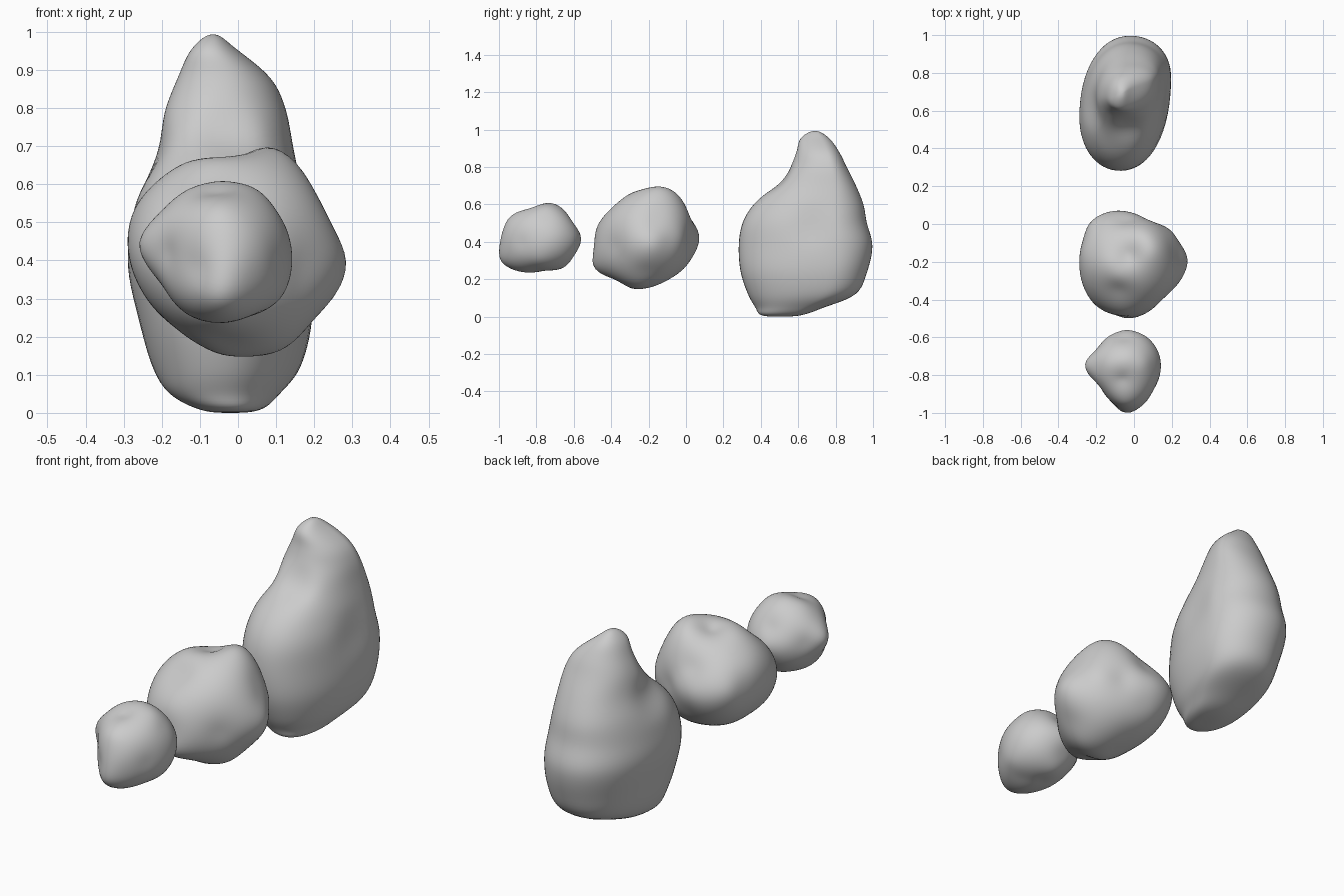
import bpy, bmesh, math
from mathutils import Vector

if "Cube" in bpy.data.objects:
    bpy.data.objects.remove(bpy.data.objects["Cube"])

SIDES = 64
STEPS = 6


def finish(bm, name, marks, smooth):
    """Press dents / pull bumps (x, y, z, radius, height), smooth and link."""
    bmesh.ops.recalc_face_normals(bm, faces=bm.faces)
    bm.normal_update()
    for x, y, z, rad, h in marks:
        c = Vector((x, y, z))
        near = min(bm.verts, key=lambda v: (v.co - c).length)
        n, c = near.normal.copy(), near.co.copy()
        for v in bm.verts:
            d = (v.co - c).length / rad
            if d < 1:
                v.co += n * h * (1 - d * d) ** 2
    for _ in range(smooth):
        bmesh.ops.smooth_vert(bm, verts=bm.verts, factor=0.5, use_axis_x=True,
                              use_axis_y=True, use_axis_z=True)
    for f in bm.faces:
        f.smooth = True
    me = bpy.data.meshes.new(name)
    bm.to_mesh(me)
    bm.free()
    bpy.context.collection.objects.link(bpy.data.objects.new(name, me))


def section(row, fr, p):
    """Closed lopsided superellipse: four quarters meeting at the extreme points."""
    z, xl, xr, yf, yb = row
    fl, frr, ff, fb = fr
    W, H = xr - xl, yb - yf
    ext = [Vector((xr, yf + H * frr)), Vector((xl + W * fb, yb)),
           Vector((xl, yf + H * fl)), Vector((xl + W * ff, yf))]
    pts = []
    n = SIDES // 4
    for q in range(4):
        a, b = ext[q], ext[(q + 1) % 4]
        c = Vector((b.x, a.y)) if q % 2 == 0 else Vector((a.x, b.y))
        for i in range(n):
            t = i / n * math.pi / 2
            u, v = math.cos(t) ** (2 / p), math.sin(t) ** (2 / p)
            pts.append(Vector((*(c + (a - c) * u + (b - c) * v), z)))
    return pts


def spline(a, b, c, d, t):
    return 0.5 * (2 * b + (c - a) * t + (2 * a - 5 * b + 4 * c - d) * t * t
                  + (3 * b - a - 3 * c + d) * t ** 3)


def lofted_rock(name, bottom, rows, top, fr, p, marks):
    """Smooth loft through sections, rounded over at both poles."""
    bm = bmesh.new()
    lo, hi = Vector(bottom), Vector(top)
    rings = [section(r, fr, p) for r in rows]
    h = SIDES // 2
    under = rings[0][h:] + rings[0][:h]
    over = rings[-1][h:] + rings[-1][:h]
    rings = [under, [lo] * SIDES] + rings + [[hi] * SIDES, over]
    grid = []
    for k in range(1, len(rings) - 2):
        for s in range(STEPS):
            if k > 1 or s:
                grid.append([bm.verts.new(spline(*(rings[k + i][j] for i in (-1, 0, 1, 2)),
                                                 s / STEPS)) for j in range(SIDES)])
    v0, v1 = bm.verts.new(lo), bm.verts.new(hi)
    for j in range(SIDES):
        m = (j + 1) % SIDES
        for A, B in zip(grid, grid[1:]):
            bm.faces.new((A[j], A[m], B[m], B[j]))
        bm.faces.new((v0, grid[0][m], grid[0][j]))
        bm.faces.new((v1, grid[-1][j], grid[-1][m]))
    finish(bm, name, marks, 4)


def solve(A, b):
    """Gaussian elimination with pivoting."""
    n = len(b)
    M = [row + [v] for row, v in zip(A, b)]
    for i in range(n):
        k = max(range(i, n), key=lambda r: abs(M[r][i]))
        M[i], M[k] = M[k], M[i]
        for r in range(i + 1, n):
            f = M[r][i] / M[i][i]
            M[r] = [x - f * y for x, y in zip(M[r], M[i])]
    x = [0] * n
    for i in reversed(range(n)):
        x[i] = (M[i][n] - sum(M[i][j] * x[j] for j in range(i + 1, n))) / M[i][i]
    return x


def boulder(name, centre, points, marks):
    """Ball whose radius is a smooth radial-basis fit to surface landmarks."""
    c = Vector(centre)
    dirs = [(Vector(q) - c).normalized() for q in points]
    rad = [(Vector(q) - c).length for q in points]
    n = len(dirs)

    def phi(a, b):
        return -math.sqrt((a - b).length_squared + 0.01)

    A = [[phi(a, b) + (0.05 if a is b else 0) for b in dirs] + [1] for a in dirs]
    w = solve(A + [[1] * n + [0]], rad + [0])
    bm = bmesh.new()
    bmesh.ops.create_icosphere(bm, subdivisions=5, radius=1)
    for v in bm.verts:
        u = v.co.normalized()
        v.co = c + u * (w[n] + sum(k * phi(u, d) for k, d in zip(w, dirs)))
    finish(bm, name, marks, 4)


# Tall rock at the back: z, x min, x max, y min, y max
tall = [(.008, -.10, .06, .40, .62), (.05, -.18, .11, .37, .74),
        (.12, -.225, .165, .33, .91), (.24, -.26, .195, .29, .97),
        (.38, -.29, .195, .28, .999), (.50, -.28, .185, .30, .968),
        (.60, -.255, .165, .36, .95), (.70, -.215, .145, .47, .91),
        (.80, -.19, .125, .555, .86), (.88, -.158, .085, .59, .82),
        (.955, -.122, -.005, .613, .765)]
lofted_rock("tall_rock", (-.02, .5, 0), tall, (-.065, .69, .995), (.4, .7, .45, .55), 2.12,
            [(-.03, .5, .74, .12, -.02), (.19, .68, .48, .15, -.015),
             (-.22, .6, .66, .14, -.015)])

# Middle rock: plan rim, then side profile, then front profile
middle = [(-.25, 0, .45), (-.17, .057, .44), (-.08, .077, .43), (.03, .05, .43),
          (.08, .01, .42), (.2, -.03, .42), (.24, -.1, .4), (.297, -.18, .39),
          (.24, -.31, .38), (.16, -.38, .38), (.06, -.47, .3), (-.04, -.515, .27),
          (-.13, -.475, .35), (-.22, -.42, .4), (-.28, -.3, .42), (-.285, -.2, .4),
          (-.26, -.06, .45),
          (-.06, -.48, .35), (-.06, -.48, .48), (-.08, -.39, .57), (-.08, -.34, .6),
          (-.08, -.28, .667), (.085, -.14, .71), (.05, -.07, .685), (0, -.02, .62),
          (-.05, .01, .53), (-.03, .03, .32), (-.03, 0, .265), (-.03, -.09, .205),
          (-.04, -.2, .17), (-.04, -.3, .145), (-.03, -.35, .2), (-.03, -.465, .23),
          (-.2, -.15, .61), (-.13, -.2, .665), (-.02, -.16, .64), (.16, -.15, .65),
          (.2, -.15, .57), (.24, -.17, .49), (.26, -.2, .31), (.2, -.22, .25),
          (.12, -.25, .16), (-.17, -.25, .23), (-.25, -.2, .32), (-.275, -.15, .53)]
boulder("middle_rock", (-.02, -.2, .42), middle, [])

# Small rock at the front, landmarks in the same order
small = [(-.272, -.745, .445), (-.2, -.67, .44), (-.13, -.59, .43), (-.04, -.555, .42),
         (.06, -.59, .42), (.13, -.68, .43), (.137, -.79, .43), (.1, -.88, .4),
         (.03, -.97, .36), (-.04, -1.005, .34), (-.1, -.95, .38), (-.18, -.85, .42),
         (-.05, -.995, .4), (-.05, -.95, .53), (-.06, -.9, .56), (-.06, -.82, .57),
         (-.05, -.72, .61), (-.05, -.67, .587), (-.05, -.61, .5), (-.05, -.6, .33),
         (-.05, -.65, .26), (-.05, -.75, .25), (-.05, -.85, .235), (-.05, -.95, .26),
         (-.05, -1.005, .3),
         (-.2, -.76, .53), (-.13, -.75, .59), (.05, -.74, .59), (.1, -.75, .53),
         (.115, -.78, .3), (.03, -.8, .255), (-.12, -.78, .25), (-.2, -.76, .34)]
boulder("small_rock", (-.05, -.77, .42), small, [])
